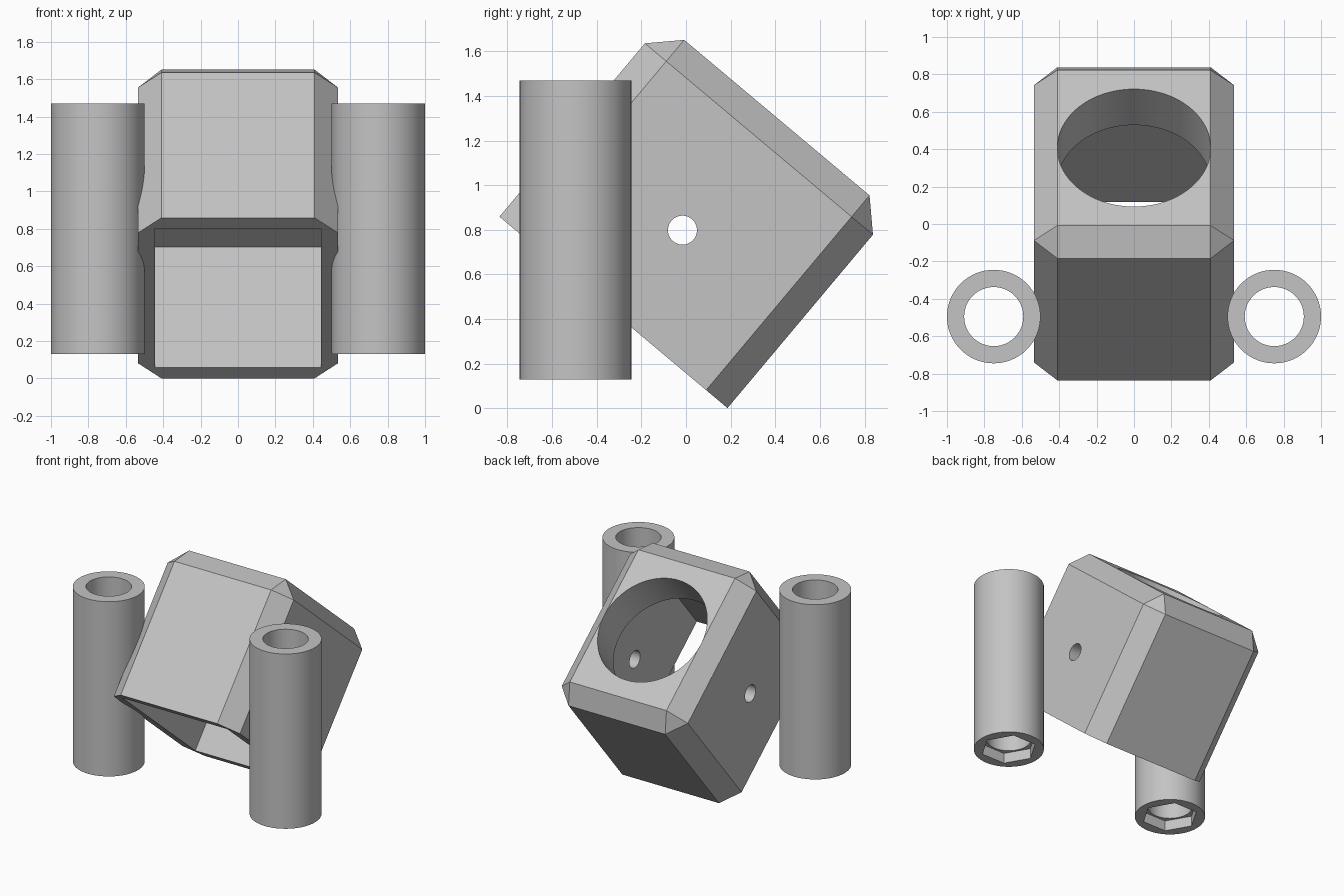
import bpy, bmesh
from math import radians
from mathutils import Matrix, Vector

if "Cube" in bpy.data.objects:
    bpy.data.objects.remove(bpy.data.objects["Cube"], do_unlink=True)

GREY = (0.55, 0.55, 0.55, 1.0)
mat = bpy.data.materials.new("plain grey")
mat.use_nodes = True
mat.diffuse_color = GREY
mat.node_tree.nodes["Principled BSDF"].inputs["Base Color"].default_value = GREY


def finish(bm, name):
    bmesh.ops.recalc_face_normals(bm, faces=bm.faces)
    mesh = bpy.data.meshes.new(name)
    bm.to_mesh(mesh)
    bm.free()
    mesh.materials.append(mat)
    obj = bpy.data.objects.new(name, mesh)
    bpy.context.collection.objects.link(obj)
    return obj


def block(name, half_x, half_y, z0, z1, chamfer=0):
    """Box from z0 to z1, chamfered on every edge except those around its bottom."""
    bm = bmesh.new()
    size = Matrix.Diagonal((2 * half_x, 2 * half_y, z1 - z0, 1))
    bmesh.ops.create_cube(bm, size=1, matrix=Matrix.Translation((0, 0, (z0 + z1) / 2)) @ size)
    if chamfer:
        edges = [e for e in bm.edges if max(v.co.z for v in e.verts) > z0 + 0.01]
        bmesh.ops.bevel(bm, geom=edges, offset=chamfer, offset_type='OFFSET',
                        segments=1, affect='EDGES', profile=0.5)
    return finish(bm, name)


def rod(name, radius, center, length, sides=64, turn=Matrix()):
    bm = bmesh.new()
    bmesh.ops.create_cone(bm, cap_ends=True, segments=sides, radius1=radius, radius2=radius,
                          depth=length, matrix=Matrix.Translation(center) @ turn)
    return finish(bm, name)


def carve(obj, cutters):
    """Subtract the cutters, bake the result and remove the cutters."""
    for cutter in cutters:
        cutter.hide_render = True
        mod = obj.modifiers.new("cut", 'BOOLEAN')
        mod.operation = 'DIFFERENCE'
        mod.solver = 'EXACT'
        mod.object = cutter
    graph = bpy.context.evaluated_depsgraph_get()
    mesh = bpy.data.meshes.new_from_object(obj.evaluated_get(graph))
    obj.modifiers.clear()
    obj.data = mesh
    for cutter in cutters:
        bpy.data.objects.remove(cutter, do_unlink=True)
    mesh.shade_smooth()
    mesh.set_sharp_from_angle(angle=radians(30))


# Tilted housing: hollow box, open below, with a round port and a cross hole
DEPTH = 1.139
housing = block("housing", 0.535, 0.667, 0, DEPTH, chamfer=0.125)
carve(housing, [
    block("cavity_cutter", 0.445, 0.577, -0.2, 0.84),
    rod("port_cutter", 0.41, (0, 0, 1.0), 0.8, sides=96),
    rod("cross_hole_cutter", 0.065, (0, 0, 0.481), 2, sides=48,
        turn=Matrix.Rotation(radians(90), 4, 'Y')),
])
housing.location = (0, -0.325, 0.43)
housing.rotation_euler = (radians(-40), 0, 0)

# Upright mounting tubes with a hexagonal nut pocket at the foot
Z0, Z1 = 0.13, 1.47
for side, label in ((1, "left"), (-1, "right")):
    axis = Vector((side * 0.75, -0.495, 0))
    middle = axis + Vector((0, 0, (Z0 + Z1) / 2))
    tube = rod(label + "_tube", 0.25, middle, Z1 - Z0)
    # A six-sided cone starts on the y axis, so turn its corners to face x
    carve(tube, [
        rod("bore_cutter", 0.158, middle, 2),
        rod("nut_cutter", 0.2, axis + Vector((0, 0, Z0)), 0.16, sides=6,
            turn=Matrix.Rotation(radians(90), 4, 'Z')),
    ])
